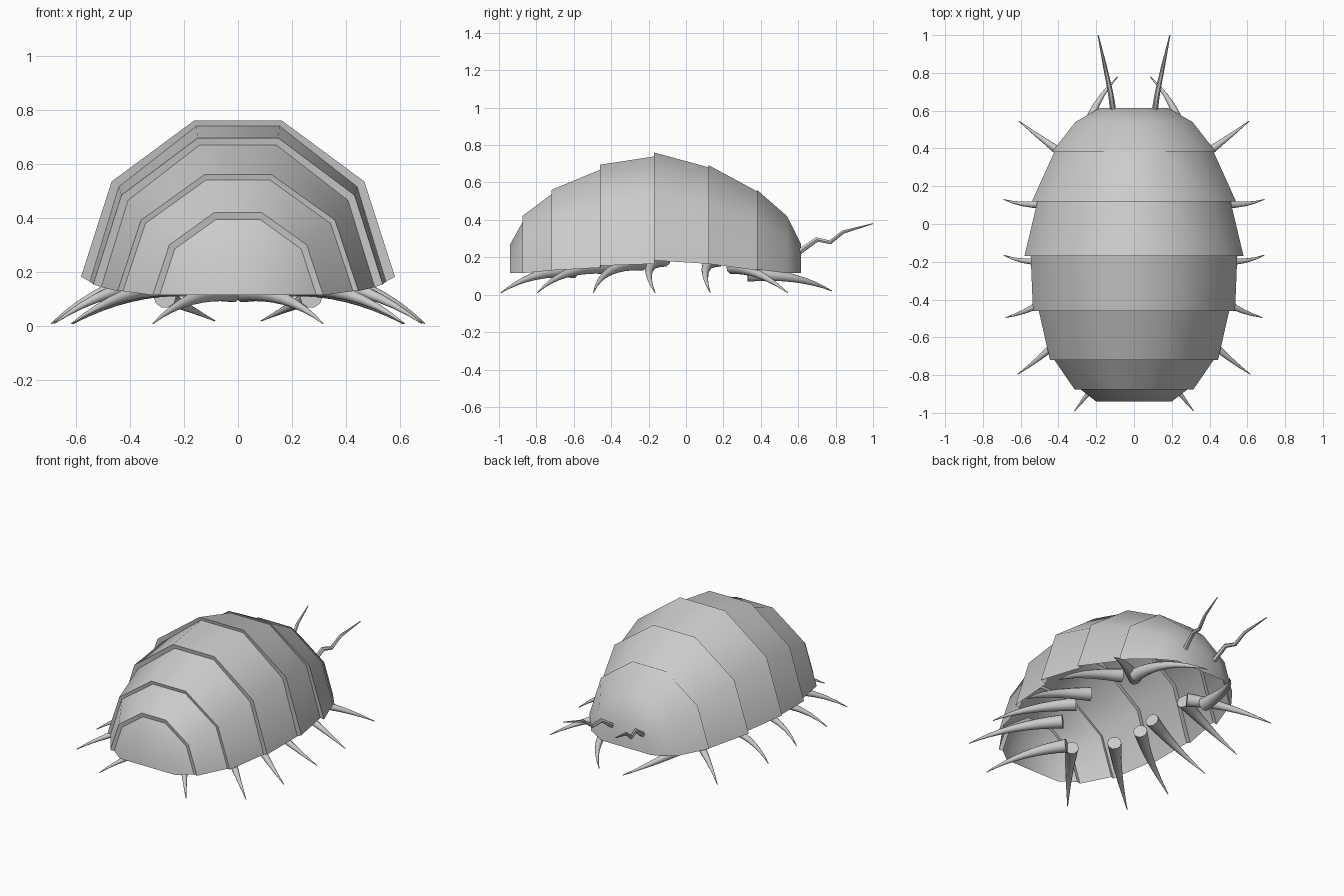
import bpy, bmesh, math
from mathutils import Vector

if "Cube" in bpy.data.objects:
    bpy.data.objects.remove(bpy.data.objects["Cube"])


def finish(name, bm, angle):
    me = bpy.data.meshes.new(name)
    bm.to_mesh(me)
    bm.free()
    ob = bpy.data.objects.new(name, me)
    bpy.context.collection.objects.link(ob)
    bpy.ops.object.select_all(action='DESELECT')
    ob.select_set(True)
    bpy.context.view_layer.objects.active = ob
    bpy.ops.object.shade_smooth_by_angle(angle=math.radians(angle))
    return ob


# Six-point arch: half width w, top height h, lower edge b
def arch(y, w, h, b):
    half = [(w, b), (0.805 * w, b + 0.61 * (h - b)), (0.28 * w, h)]
    pts = half + [(-x, z) for x, z in reversed(half)]
    return [Vector((x, y, z)) for x, z in pts]


# Open shell plate through arches listed from -y to +y
def plate(name, rings, cap=None):
    bm = bmesh.new()
    loops = [[bm.verts.new(p) for p in arch(*r)] for r in rings]
    for a, b in zip(loops, loops[1:]):
        for i in range(5):
            bm.faces.new((a[i], b[i], b[i + 1], a[i + 1]))
    if cap == 'tail':
        bm.faces.new(loops[0])
    elif cap == 'head':
        bm.faces.new(loops[-1][::-1])
    bm.normal_update()
    finish(name, bm, 50)


# Tapered tube along a path
def tube(name, path, radii, sides=10):
    bm = bmesh.new()
    loops = []
    for i, p in enumerate(path):
        d = (path[min(i + 1, len(path) - 1)] - path[max(i - 1, 0)]).normalized()
        u = d.cross(Vector((0, 0, 1))).normalized()
        v = u.cross(d)
        loops.append([bm.verts.new(p + radii[i] * (math.cos(t) * u + math.sin(t) * v))
                      for t in (2 * math.pi * k / sides for k in range(sides))])
    for a, b in zip(loops, loops[1:]):
        for i in range(sides):
            j = (i + 1) % sides
            bm.faces.new((a[i], a[j], b[j], b[i]))
    bm.faces.new(loops[0])
    bm.faces.new(loops[-1])
    bmesh.ops.recalc_face_normals(bm, faces=bm.faces)
    finish(name, bm, 50)


# Overlapping back plates; the extra ring at a wide end is its turned-in lip
plate("tail_plate", [(-0.94, 0.20, 0.27, 0.115), (-0.87, 0.29, 0.395, 0.115)], 'tail')
plate("back_plate_1", [(-0.87, 0.29, 0.395, 0.115), (-0.875, 0.315, 0.42, 0.115),
                       (-0.715, 0.425, 0.54, 0.13)])
plate("back_plate_2", [(-0.715, 0.425, 0.54, 0.13), (-0.72, 0.445, 0.56, 0.13),
                       (-0.455, 0.505, 0.67, 0.145)])
plate("back_plate_3", [(-0.455, 0.505, 0.67, 0.145), (-0.46, 0.535, 0.695, 0.155),
                       (-0.165, 0.547, 0.74, 0.165)])
plate("back_plate_4", [(-0.165, 0.547, 0.74, 0.165), (-0.17, 0.58, 0.76, 0.183),
                       (0.125, 0.51, 0.68, 0.165)])
plate("back_plate_5", [(0.125, 0.51, 0.68, 0.165), (0.12, 0.54, 0.693, 0.165),
                       (0.385, 0.42, 0.55, 0.13)])
plate("head_plate", [(0.385, 0.42, 0.55, 0.13), (0.38, 0.435, 0.56, 0.135),
                     (0.54, 0.31, 0.42, 0.115), (0.615, 0.18, 0.27, 0.115)], 'head')

# Legs: root, bend control, tip
LEGS = [
    ((0.02, -0.60, 0.13), (0.18, -0.82, 0.13), (0.315, -0.99, 0.01)),
    ((0.20, -0.42, 0.15), (0.42, -0.66, 0.15), (0.615, -0.795, 0.01)),
    ((0.25, -0.24, 0.17), (0.48, -0.45, 0.16), (0.68, -0.495, 0.01)),
    ((0.24, -0.12, 0.19), (0.50, -0.25, 0.17), (0.69, -0.165, 0.01)),
    ((0.24, 0.17, 0.19), (0.50, 0.06, 0.17), (0.69, 0.13, 0.01)),
    ((0.20, 0.25, 0.15), (0.40, 0.38, 0.14), (0.61, 0.545, 0.01)),
    ((0.27, 0.33, 0.11), (0.27, 0.60, 0.11), (0.085, 0.78, 0.02)),
]
ANTENNA = [(0.11, 0.60, 0.225), (0.125, 0.70, 0.295), (0.14, 0.77, 0.28),
           (0.155, 0.84, 0.335), (0.19, 1.0, 0.38)]

for side, s in (("right", 1), ("left", -1)):
    for n, leg in enumerate(LEGS, 1):
        a, c, e = (Vector((s * x, y, z)) for x, y, z in leg)
        ts = [i / 8 for i in range(9)]
        path = [(1 - t) ** 2 * a + 2 * t * (1 - t) * c + t * t * e for t in ts]
        tube(f"{side}_leg_{n}", path, [0.04 * (1 - t) + 0.002 for t in ts])
    tube(f"{side}_antenna", [Vector((s * x, y, z)) for x, y, z in ANTENNA],
         [0.016, 0.014, 0.012, 0.010, 0.003], 6)
